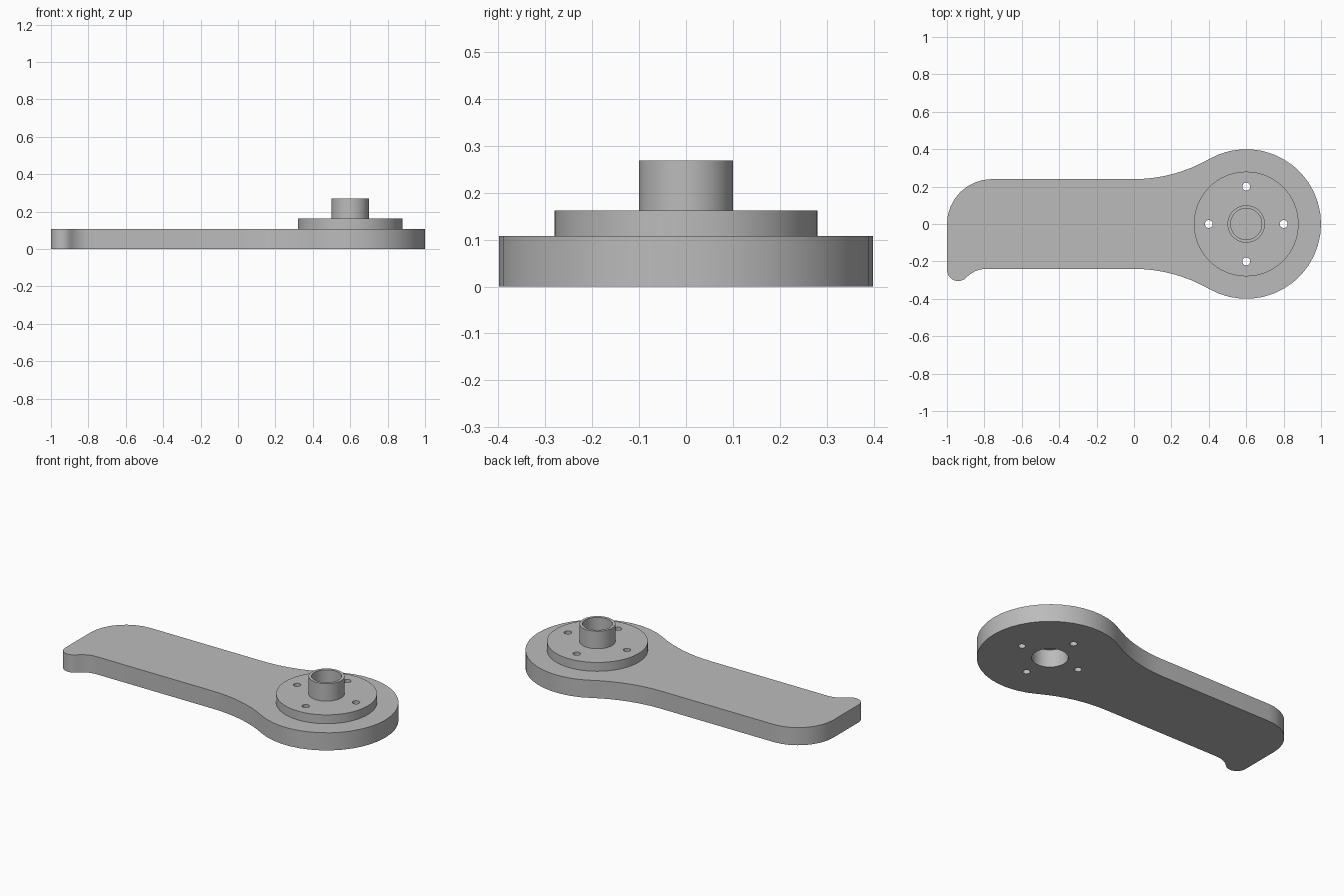
import bpy, bmesh
from math import sin, cos, pi, radians

cube = bpy.data.objects.get("Cube")
if cube:
    bpy.data.objects.remove(cube)

grey = bpy.data.materials.new("grey_metal")
grey.use_nodes = True
tone = (0.5, 0.5, 0.5, 1)
grey.diffuse_color = tone
grey.node_tree.nodes["Principled BSDF"].inputs["Base Color"].default_value = tone

HUB_X, HUB_R, HALF_W = 0.6, 0.4, 0.24
PLATE_TOP, FLANGE_TOP, TUBE_TOP = 0.108, 0.162, 0.269


def arc(cx, cy, r, start, end, steps):
    """Points along a circular arc, angles in degrees."""
    angles = [radians(start + (end - start) * i / steps) for i in range(steps + 1)]
    return [(cx + r * cos(a), cy + r * sin(a)) for a in angles]


def circle(cx, cy, r, sides=64):
    return arc(cx, cy, r, 0, 360, sides)[:-1]


def extrude_loops(name, loops, bottom, top):
    """Solid from an outer loop and hole loops, extruded between two heights."""
    curve = bpy.data.curves.new(name + "_profile", "CURVE")
    curve.dimensions = "2D"
    curve.fill_mode = "BOTH"
    curve.extrude = (top - bottom) / 2
    for loop in loops:
        spline = curve.splines.new("POLY")
        spline.points.add(len(loop) - 1)
        for point, (x, y) in zip(spline.points, loop):
            point.co = (x, y, 0, 1)
        spline.use_cyclic_u = True
    helper = bpy.data.objects.new(name + "_profile", curve)
    bpy.context.collection.objects.link(helper)
    graph = bpy.context.evaluated_depsgraph_get()
    mesh = bpy.data.meshes.new_from_object(helper.evaluated_get(graph))
    bpy.data.objects.remove(helper)

    # Weld caps to walls and rest the solid at its height
    bm = bmesh.new()
    bm.from_mesh(mesh)
    bmesh.ops.remove_doubles(bm, verts=bm.verts, dist=0.0002)
    bmesh.ops.translate(bm, verts=bm.verts, vec=(0, 0, (top + bottom) / 2))
    bmesh.ops.recalc_face_normals(bm, faces=bm.faces)
    bm.to_mesh(mesh)
    bm.free()
    mesh.materials.clear()
    mesh.materials.append(grey)
    obj = bpy.data.objects.new(name, mesh)
    bpy.context.collection.objects.link(obj)
    bpy.ops.object.select_all(action="DESELECT")
    obj.select_set(True)
    bpy.context.view_layer.objects.active = obj
    bpy.ops.object.shade_smooth_by_angle(angle=radians(30))
    return obj


# Bolt holes pass through both the plate and the flange
bolt_holes = [circle(HUB_X + 0.2 * cos(k * pi / 2), 0.2 * sin(k * pi / 2), 0.021, 24)
              for k in range(4)]

# Arm outline: rounded back corner, flared neck, round hub, hooked tip
neck = arc(0, 1.045, 0.805, -90, -60.1, 8)
hub = arc(HUB_X, 0, HUB_R, 119.9, -119.9, 28)[1:-1]
outline = arc(-0.76, 0, HALF_W, 180, 90, 8)
outline += neck + hub
outline += [(x, -y) for x, y in reversed(neck)]
outline += arc(-0.79, -0.3856, 0.1456, 90, 136.8, 6)
outline += arc(-0.94, -0.245, 0.06, 316.8, 180, 10)[1:]

extrude_loops("arm_plate", [outline, circle(HUB_X, 0, 0.1)] + bolt_holes, 0, PLATE_TOP)
extrude_loops("flange", [circle(HUB_X, 0, 0.28)] + bolt_holes, PLATE_TOP, FLANGE_TOP)
extrude_loops("hub_tube", [circle(HUB_X, 0, 0.1), circle(HUB_X, 0, 0.083)],
              FLANGE_TOP, TUBE_TOP)
